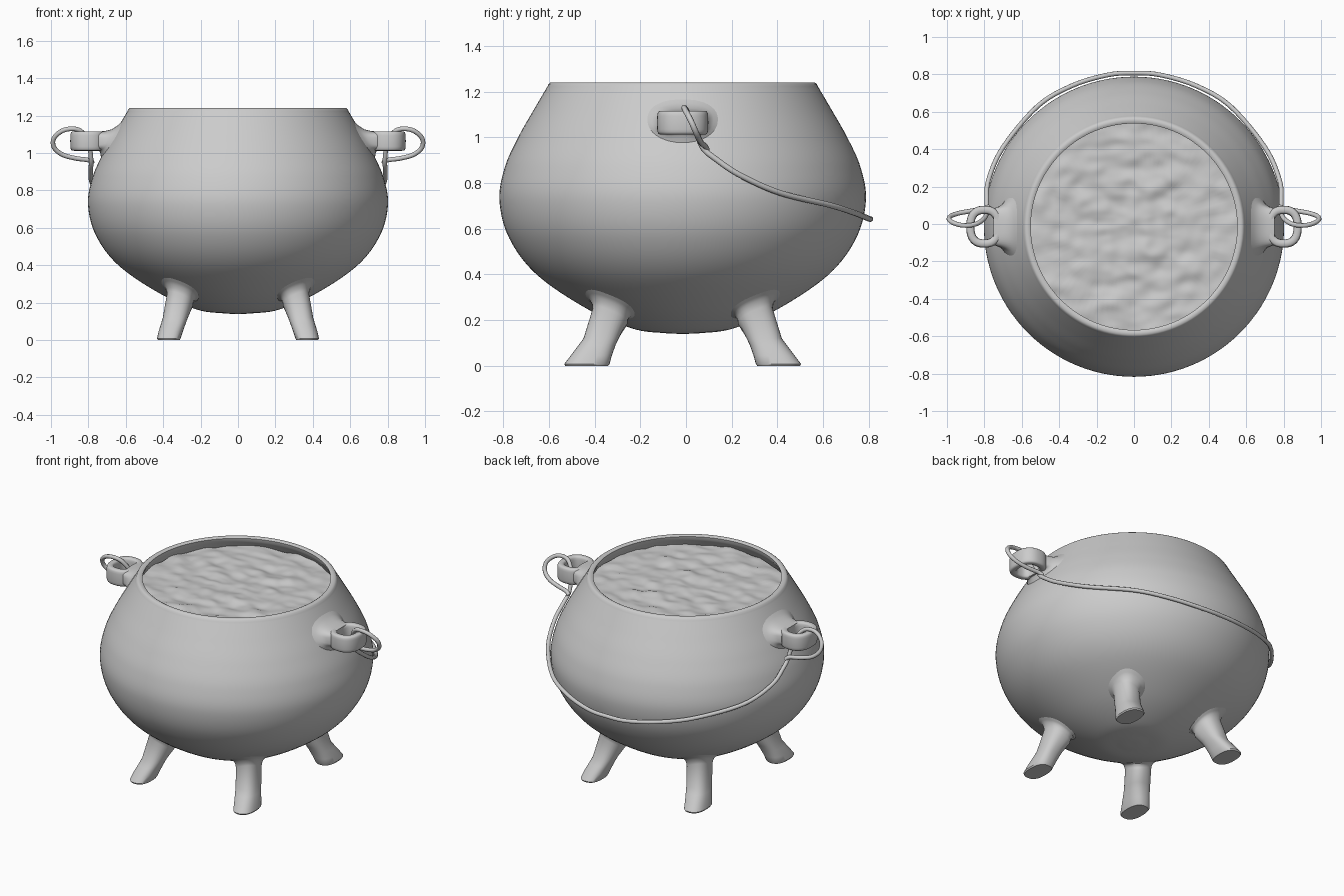
import bpy, bmesh, math
from mathutils import Vector, noise

if "Cube" in bpy.data.objects:
    bpy.data.objects.remove(bpy.data.objects["Cube"])

YC = -0.0145  # pot axis in y


def spline(pts, n=8):
    """Catmull-Rom samples through the points."""
    p = [Vector(q) for q in pts]
    p = [p[0]] + p + [p[-1]]
    out = []
    for i in range(1, len(p) - 2):
        a, b, c, d = p[i - 1:i + 3]
        for k in range(n):
            t = k / n
            out.append(0.5 * (2 * b + (c - a) * t + (2 * a - 5 * b + 4 * c - d) * t ** 2
                              + (3 * b - a - 3 * c + d) * t ** 3))
    return out + [p[-1]]


def squircle(a, e):
    """Point on a unit superellipse."""
    c, s = math.cos(a), math.sin(a)
    return math.copysign(abs(c) ** e, c), math.copysign(abs(s) ** e, s)


def smooth(ob, angle=40):
    bpy.ops.object.select_all(action='DESELECT')
    ob.select_set(True)
    bpy.context.view_layer.objects.active = ob
    bpy.ops.object.shade_smooth_by_angle(angle=math.radians(angle))


def loft(name, rings, loop=False, caps=True, angle=40):
    """Skin a list of closed rings."""
    bm = bmesh.new()
    vs = [[bm.verts.new(v) for v in r] for r in rings]
    n = len(vs[0])
    for i in range(len(vs) if loop else len(vs) - 1):
        a, b = vs[i], vs[(i + 1) % len(vs)]
        for j in range(n):
            bm.faces.new((a[j], a[(j + 1) % n], b[(j + 1) % n], b[j]))
    if caps and not loop:
        bm.faces.new(vs[0])
        bm.faces.new(vs[-1])
    bmesh.ops.remove_doubles(bm, verts=bm.verts, dist=1e-5)
    bmesh.ops.recalc_face_normals(bm, faces=bm.faces)
    me = bpy.data.meshes.new(name)
    bm.to_mesh(me)
    bm.free()
    ob = bpy.data.objects.new(name, me)
    bpy.context.collection.objects.link(ob)
    smooth(ob, angle)
    return ob


def angles(n):
    return [2 * math.pi * k / n for k in range(n)]


# Pot body: lathed shell with rounded rim
outer = spline([(0, .14), (.08, .143), (.22, .163), (.42, .25), (.64, .40), (.76, .56),
                (.802, .725), (.778, .87), (.72, 1.0), (.652, 1.12), (.592, 1.222)])
rim = [Vector(p) for p in ((.587, 1.233), (.578, 1.24), (.562, 1.24), (.552, 1.234))]
inner = spline([(.556, 1.215), (.61, 1.12), (.68, .98), (.75, .73), (.6, .43), (.38, .29), (0, .2)], 5)
loft("pot_body", [[(p.x * math.cos(a), YC + p.x * math.sin(a), p.y) for a in angles(112)]
                  for p in outer + rim + inner], caps=False, angle=60)


def body_z(r):
    """Height of the pot underside at radius r."""
    for p, q in zip(outer, outer[1:]):
        if p.x <= r <= q.x:
            return p.y + (q.y - p.y) * (r - p.x) / (q.x - p.x)
    return .7


# Rippling liquid just under the rim
liquid = []
for i in range(49):
    r = .578 * i / 48
    ring = []
    for a in angles(120):
        x, y = r * math.cos(a), r * math.sin(a)
        h = noise.noise((x * 7, y * 11, 3)) * .016 + noise.noise((x * 15, y * 18, 8)) * .007
        ring.append((x, y + YC, 1.172 + h))
    liquid.append(ring)
loft("liquid_surface", liquid, caps=False, angle=80)


# Four splayed legs with a fillet against the belly
def leg(name, sx, sy):
    rings = []
    for cx, cy, z, a, b in ((.37, .42, 0, .058, .094), (.37, .419, .008, .063, .099),
                            (.36, .40, .045, .065, .09), (.345, .375, .09, .066, .081),
                            (.335, .357, .12, .067, .077)):
        pts = [squircle(t, .8) for t in angles(32)]
        rings.append([(sx * (cx + a * u), YC + sy * (cy + b * v), z) for u, v in pts])
    for s, off in ((1, -.05), (1.03, -.032), (1.1, -.017), (1.22, -.006), (1.4, -.001), (1.5, .006)):
        ring = []
        for t in angles(32):
            u, v = squircle(t, .85)
            x, y = .31 + .07 * s * u, .318 + .076 * s * v
            ring.append((sx * x, YC + sy * y, body_z(math.hypot(x, y)) + off))
        rings.append(ring)
    loft(name, rings)


for sx, side in ((-1, "left"), (1, "right")):
    leg("front_leg_" + side, sx, -1)
    leg("back_leg_" + side, sx, 1)

    # Lug eye: flat upright band bent into a ring
    eye = []
    for t in angles(48):
        u, v = squircle(t, .8)
        c = Vector((.80 + .075 * u, .09 * v, 1.064))
        n = Vector((math.cos(t), math.sin(t), 0))
        ring = []
        for k in angles(20):
            p, q = squircle(k, .5)
            w = c + n * (.022 * p) + Vector((0, 0, .052 * q))
            ring.append((sx * w.x, w.y + YC, w.z))
        eye.append(ring)
    loft("lug_eye_" + side, eye, loop=True)

    # Lug root: flared block blending into the shoulder
    root = []
    for xt, zt, xb, zb, hy, e in ((.59, 1.205, .725, .955, .19, 1), (.612, 1.18, .733, .98, .16, .95),
                                  (.64, 1.15, .736, .998, .135, .85), (.675, 1.127, .74, 1.008, .118, .7),
                                  (.715, 1.117, .742, 1.012, .108, .6), (.752, 1.115, .752, 1.013, .1, .5)):
        ring = []
        for k in angles(40):
            p, q = squircle(k, e)
            f = (q + 1) / 2
            y = hy * p
            x = xb + (xt - xb) * f - y * y / 1.36
            ring.append((sx * x, y + YC, zb + (zt - zb) * f))
        root.append(ring)
    loft("lug_root_" + side, root)

# Wire handle: hooked through each eye and hanging down behind the pot
half = [(.775, .092, .945), (.80, .083, .962), (.87, .07, .972), (.94, .057, .992), (.983, .04, 1.03),
        (.986, .02, 1.075), (.95, .0, 1.113), (.90, -.008, 1.129), (.845, .0, 1.12), (.805, .025, 1.07),
        (.79, .05, 1.01), (.785, .077, .95), (.787, .13, .905), (.778, .235, .835), (.70, .41, .757),
        (.515, .63, .703), (.33, .74, .668), (.14, .797, .645)]
path = half + [(0, .807, .642)] + [(-x, y, z) for x, y, z in reversed(half)]
pts = spline(path, 6)
cu = bpy.data.curves.new("wire_handle", 'CURVE')
cu.dimensions = '3D'
cu.bevel_depth = .0125
cu.bevel_resolution = 3
cu.use_fill_caps = True
sp = cu.splines.new('POLY')
sp.points.add(len(pts) - 1)
for q, v in zip(sp.points, pts):
    q.co = (*v, 1)
wire = bpy.data.objects.new("wire_handle", cu)
bpy.context.collection.objects.link(wire)
bpy.ops.object.select_all(action='DESELECT')
wire.select_set(True)
bpy.context.view_layer.objects.active = wire
bpy.ops.object.convert(target='MESH')
smooth(bpy.context.view_layer.objects.active)
